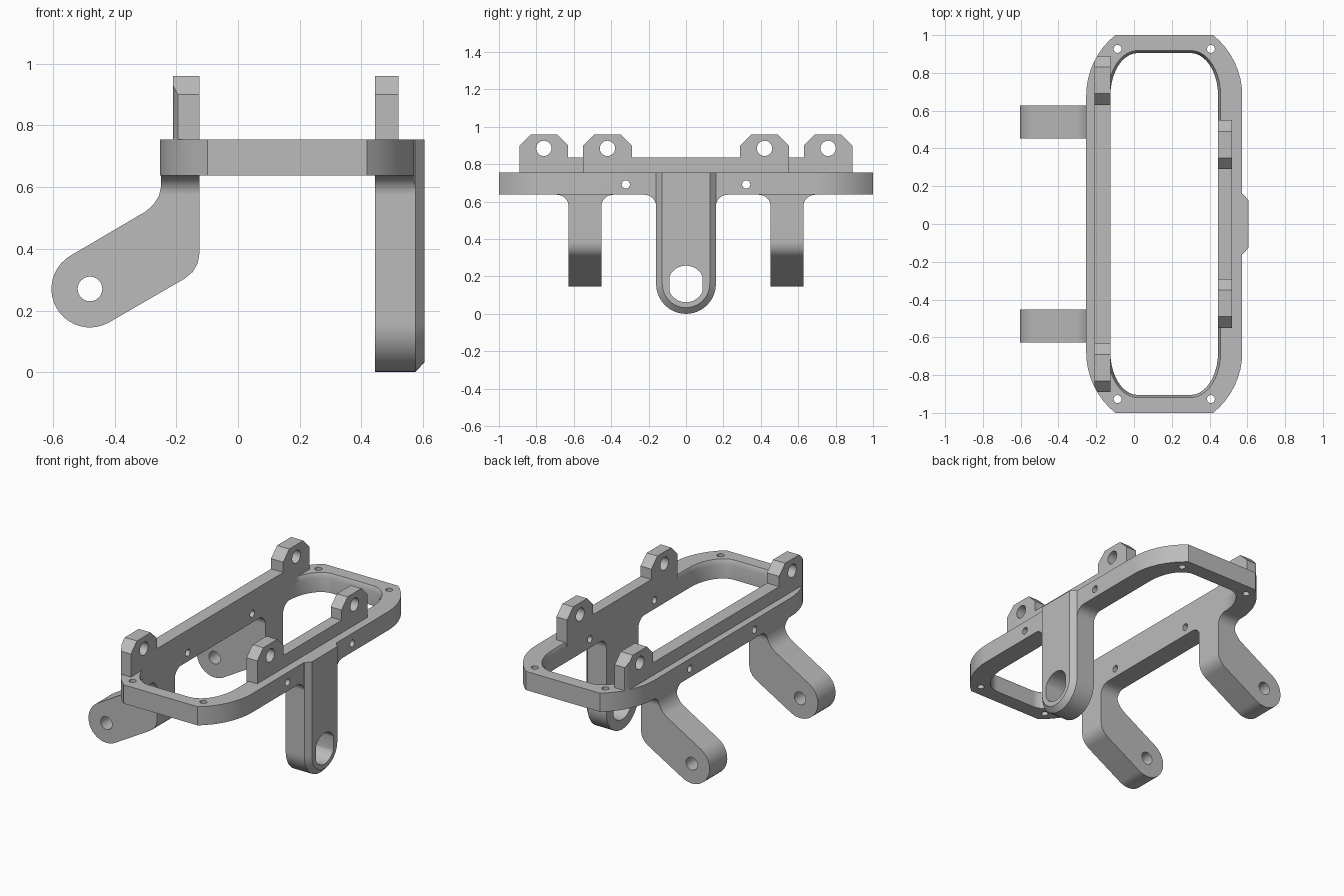
import bpy, bmesh, math
from math import sin, cos, pi

if "Cube" in bpy.data.objects:
    bpy.data.objects.remove(bpy.data.objects["Cube"], do_unlink=True)

grey = bpy.data.materials.new("plain grey")
grey.use_nodes = True
COLOUR = (0.5, 0.5, 0.5, 1)
grey.diffuse_color = COLOUR
grey.node_tree.nodes["Principled BSDF"].inputs["Base Color"].default_value = COLOUR

MID = 0.16            # x of the frame centre line
LOW, TOP = 0.637, 0.755


def loft(name, axis, sections):
    """Closed solid through 2D sections [(position along axis, points)]."""
    bm = bmesh.new()
    place = {"x": lambda p, a, b: (p, a, b),
             "y": lambda p, a, b: (a, p, b),
             "z": lambda p, a, b: (a, b, p)}[axis]
    rings = [[bm.verts.new(place(p, a, b)) for a, b in pts] for p, pts in sections]
    for r, s in zip(rings, rings[1:]):
        for i in range(len(r)):
            j = (i + 1) % len(r)
            bm.faces.new((r[i], r[j], s[j], s[i]))
    bm.faces.new(rings[0])
    bm.faces.new(rings[-1])
    bmesh.ops.recalc_face_normals(bm, faces=bm.faces)
    me = bpy.data.meshes.new(name)
    bm.to_mesh(me)
    bm.free()
    me.materials.append(grey)
    ob = bpy.data.objects.new(name, me)
    bpy.context.collection.objects.link(ob)
    return ob


def prism(name, axis, lo, hi, pts):
    return loft(name, axis, [(lo, pts), (hi, pts)])


def arc(cx, cy, rx, ry, start, end, n=10):
    angles = [math.radians(start + (end - start) * i / n) for i in range(n + 1)]
    return [(cx + rx * cos(t), cy + ry * sin(t)) for t in angles]


def disc(cx, cy, r, n=24):
    return arc(cx, cy, r, r, 0, 360, n)[:-1]


def combine(ob, other, operation):
    """Apply a boolean and remove the helper."""
    mod = ob.modifiers.new("bool", "BOOLEAN")
    mod.operation, mod.object, mod.solver = operation, other, "EXACT"
    bpy.context.view_layer.objects.active = ob
    bpy.ops.object.modifier_apply(modifier=mod.name)
    bpy.data.objects.remove(other, do_unlink=True)


def four_way(quarter):
    """Mirror a corner curve about the frame centre lines."""
    right = [(x, -y) for x, y in reversed(quarter)] + quarter
    return right + [(2 * MID - x, y) for x, y in reversed(right)]


# Frame outline: round ends cut flat
outline = four_way(arc(MID, 0.68, 0.413, 0.413 * 0.994, 0, 51.2, 8))
frame = prism("bracket_frame", "z", LOW, TOP, outline)


def opening(grow):
    return four_way(arc(0.30, 0.68, 0.145 + grow, 0.225 + grow, 0, 90, 10))


# Opening with a chamfered upper rim
combine(frame, loft("opening_cutter", "z", [
    (LOW - 0.1, opening(0)), (TOP - 0.03, opening(0)),
    (TOP, opening(0.014)), (TOP + 0.1, opening(0.014))]), "DIFFERENCE")


# Rails with two chamfered lugs each
def rail(name, lo, hi, end):
    half = [(end, 0.7), (end, 0.9), (end - 0.06, 0.96), (end - 0.2, 0.96),
            (end - 0.26, 0.9), (end - 0.26, 0.835)]
    return prism(name, "x", lo, hi, half + [(-y, z) for y, z in reversed(half)])


left_rail = rail("long_rail", -0.21, -0.125, 0.89)
combine(left_rail, prism("trim", "z", 0, 1.2, outline), "INTERSECT")
combine(frame, left_rail, "UNION")
combine(frame, rail("short_rail", 0.445, 0.52, 0.55), "UNION")


# Fillets where a leg meets the underside of the frame
def fillet(y, half, lo, hi, r=0.062):
    side = [(half + r, LOW + 0.02)] + arc(half + r, LOW - r, r, r, 90, 180, 8)
    pts = [(y + a, z) for a, z in side] + [(y - a, z) for a, z in reversed(side)]
    combine(frame, prism("leg_fillet", "x", lo, hi, pts), "UNION")


# Centre leg: round foot, chamfered outer face
def foot(r):
    return [(r, TOP)] + arc(0, 0.16, r, r, 0, -180, 20) + [(-r, TOP)]


combine(frame, loft("centre_leg", "x", [
    (0.445, foot(0.16)), (0.575, foot(0.16)), (0.605, foot(0.127))]), "UNION")
fillet(0, 0.16, 0.445, 0.573)
slot = arc(0, 0.158, 0.098, 0.098, -64, 64, 2)
slot = [(max(-0.088, min(0.088, a)), b) for a, b in disc(0, 0.16, 0.098, 32)]
combine(frame, prism("foot_hole", "x", 0.3, 0.8, slot), "DIFFERENCE")

# Two bent arms with round ends
arm = ([(-0.25, LOW + 0.02), (-0.25, 0.60)]
       + [(-0.256, 0.572), (-0.273, 0.545), (-0.298, 0.522)]
       + arc(-0.48, 0.27, 0.125, 0.125, 120, 300, 20)
       + [(-0.172, 0.304), (-0.147, 0.325), (-0.131, 0.352), (-0.125, 0.385),
          (-0.125, LOW + 0.02)])
for side in (-1, 1):
    y = side * 0.54
    combine(frame, prism("arm", "y", y - 0.088, y + 0.088, arm), "UNION")
    fillet(y, 0.088, -0.25, -0.125)
combine(frame, prism("arm_hole", "y", -1, 1, disc(-0.48, 0.27, 0.04)), "DIFFERENCE")

# Lug, side and corner holes
for side in (-1, 1):
    for y, z, r, lo, hi in ((0.76, 0.885, 0.041, -0.4, 0), (0.42, 0.885, 0.041, 0.3, 0.7),
                            (0.322, 0.692, 0.022, -0.4, 0.7)):
        combine(frame, prism("hole", "x", lo, hi, disc(side * y, z, r)), "DIFFERENCE")
    for x in (MID - 0.247, MID + 0.247):
        combine(frame, prism("hole", "z", 0.5, 0.9, disc(x, side * 0.927, 0.021)),
                "DIFFERENCE")

# Tidy the surface and shade it
bm = bmesh.new()
bm.from_mesh(frame.data)
bmesh.ops.remove_doubles(bm, verts=bm.verts, dist=0.0002)
bmesh.ops.dissolve_limit(bm, angle_limit=math.radians(0.5), verts=bm.verts, edges=bm.edges)
bm.to_mesh(frame.data)
bm.free()
bpy.ops.object.select_all(action="DESELECT")
frame.select_set(True)
bpy.context.view_layer.objects.active = frame
bpy.ops.object.shade_smooth_by_angle(angle=math.radians(30))
weighted = frame.modifiers.new("flat_normals", "WEIGHTED_NORMAL")
weighted.keep_sharp = True
